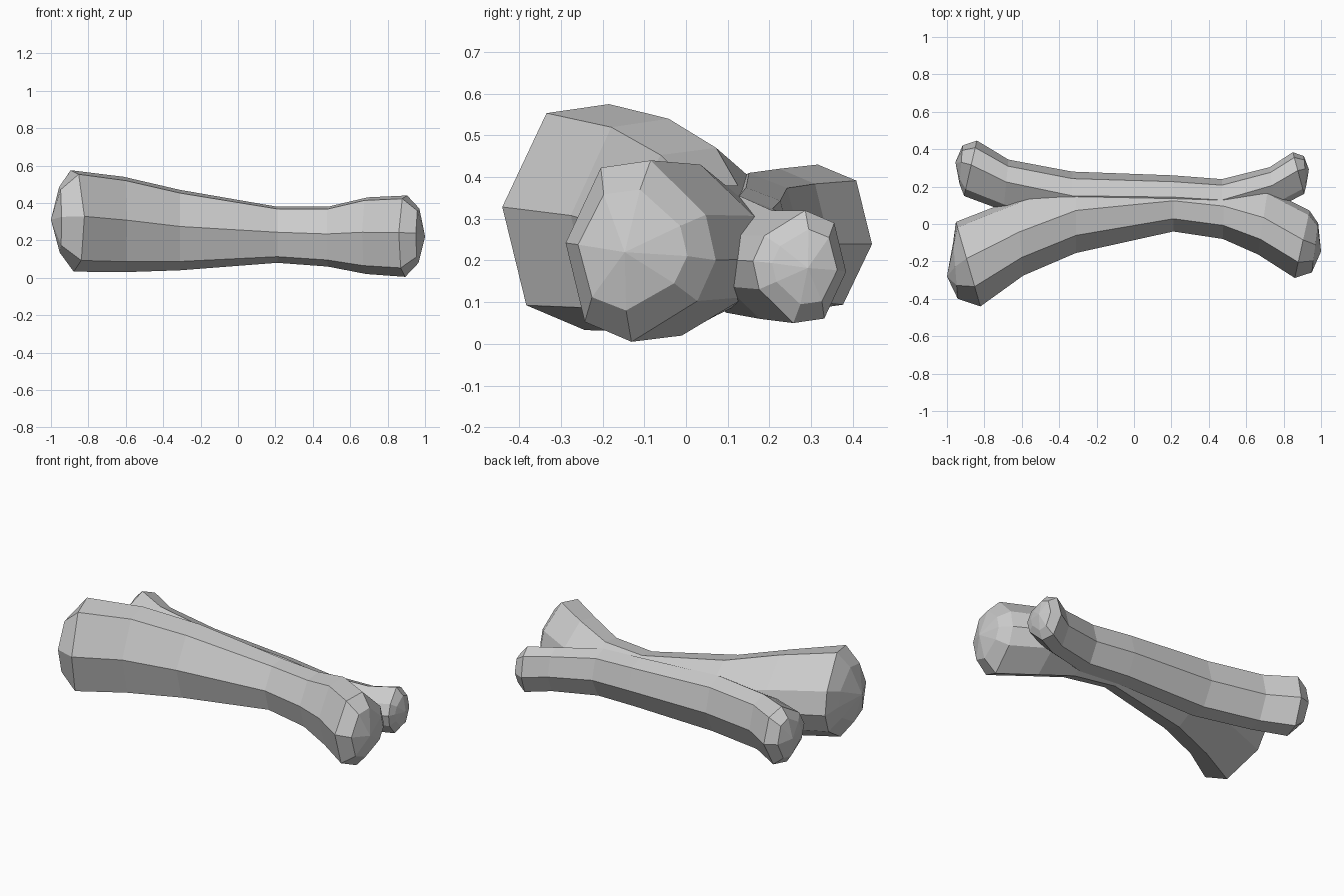
import bpy, bmesh
from mathutils import Vector

if "Cube" in bpy.data.objects:
    bpy.data.objects.remove(bpy.data.objects["Cube"])

# Lopsided eight-sided cross-section (across, up), shared by both shafts
SECTION = [(-1, .09), (-.54, .92), (.11, 1), (.83, .4),
           (.96, -.1), (.72, -.55), (-.14, -1), (-.75, -.78)]


def shaft(name, flip, start_tip, rings, end_tip):
    """Loft rings (x, y, z, half width, half height, slant) and close with domed tips."""
    bm = bmesh.new()
    loops = []
    for x, y, z, hw, hh, slant in rings:
        across = Vector((slant, 1, 0)).normalized()
        loops.append([bm.verts.new(Vector((x, y, z)) + across * (flip * a * hw)
                                   + Vector((0, 0, flip * b * hh)))
                      for a, b in SECTION])
    n = len(SECTION)
    for lo, hi in zip(loops, loops[1:]):
        for i in range(n):
            j = (i + 1) % n
            bm.faces.new((lo[i], lo[j], hi[j], hi[i]))
    for tip, loop in ((start_tip, loops[0]), (end_tip, loops[-1])):
        v = bm.verts.new(tip)
        for i in range(n):
            bm.faces.new((v, loop[i], loop[(i + 1) % n]))
    bmesh.ops.recalc_face_normals(bm, faces=bm.faces[:])
    mesh = bpy.data.meshes.new(name)
    bm.to_mesh(mesh)
    bm.free()
    obj = bpy.data.objects.new(name, mesh)
    bpy.context.collection.objects.link(obj)
    return obj


# Thick front shaft
front = shaft("forked_bone", 1, (-1, -.28, .31), [
    (-.955, -.245, .31, .155, .175, -.08),
    (-.888, -.21, .304, .24, .271, -.29),
    (-.61, -.065, .285, .212, .255, -.08),
    (-.31, .05, .255, .205, .215, 0),
    (.21, .108, .23, .148, .15, 0),
    (.48, .078, .22, .158, .16, .03),
    (.69, .015, .225, .18, .205, .15),
    (.90, -.105, .2225, .188, .2175, .22),
    (.968, -.125, .225, .135, .145, .13),
], (1, -.147, .22))

# Thinner back shaft, same section turned half round
back = shaft("back_shaft", -1, (-.955, .33, .26), [
    (-.925, .315, .257, .105, .12, .08),
    (-.875, .295, .255, .155, .175, .23),
    (-.685, .205, .255, .14, .165, .1),
    (-.33, .13, .245, .15, .165, 0),
    (.21, .125, .23, .135, .145, 0),
    (.47, .11, .215, .13, .14, 0),
    (.74, .19, .19, .115, .13, -.12),
    (.88, .27, .185, .118, .135, -.27),
    (.915, .283, .185, .08, .09, -.08),
], (.935, .292, .182))

# Fuse both shafts into one body
mod = front.modifiers.new("fuse", 'BOOLEAN')
mod.operation = 'UNION'
mod.solver = 'EXACT'
mod.object = back
bpy.context.view_layer.objects.active = front
front.select_set(True)
bpy.ops.object.modifier_apply(modifier=mod.name)
bpy.data.objects.remove(back, do_unlink=True)
